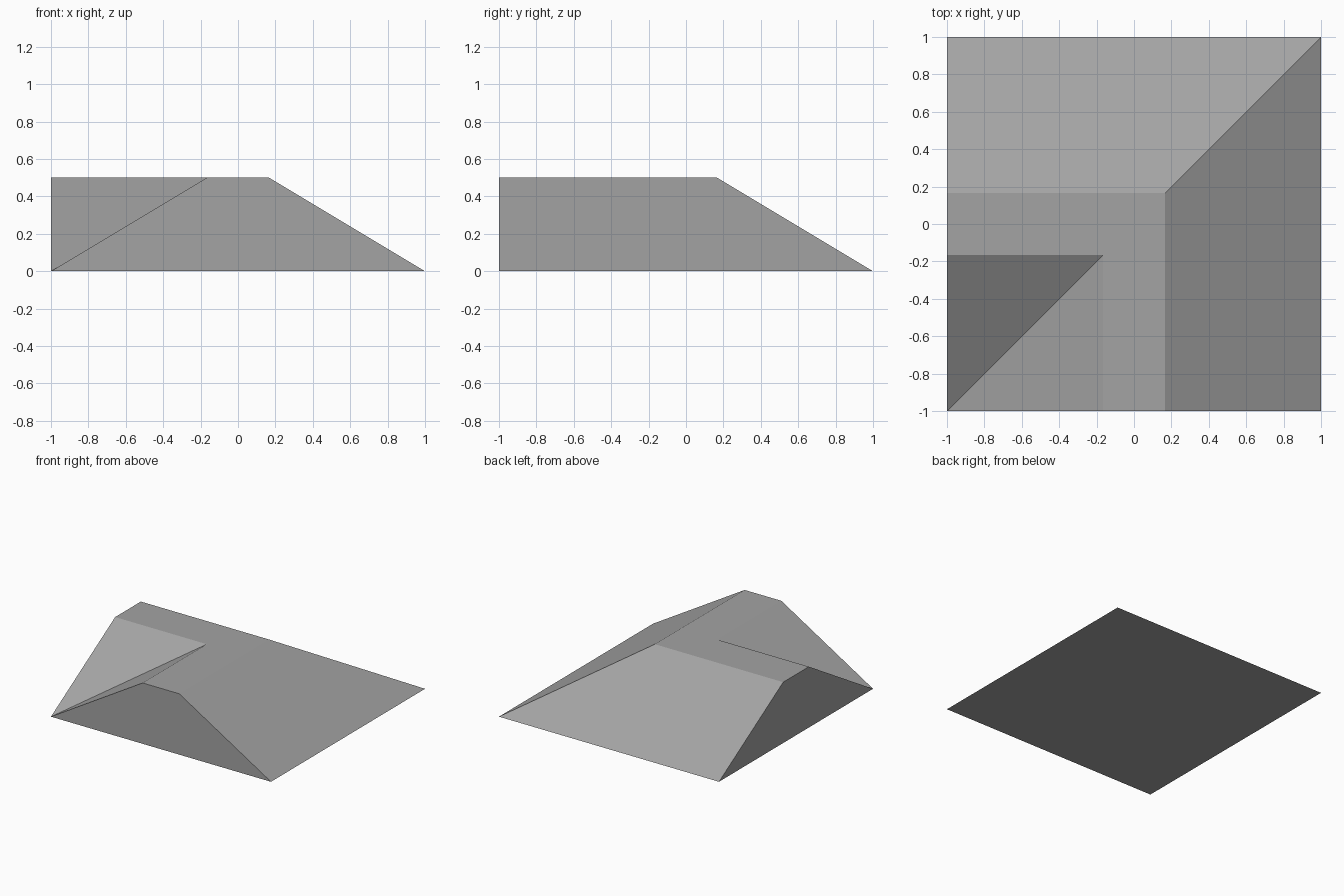
import bpy, bmesh

if "Cube" in bpy.data.objects:
    bpy.data.objects.remove(bpy.data.objects["Cube"])

# Trapezoid ridge profile: (offset from centre line, height)
profile = [(1, 0), (1/6, 0.5), (-1/6, 0.5), (-1, 0)]

# Stations along the L-shaped path: left end, mitred corner, front end
stations = [lambda d, z: (-1, d, z),
            lambda d, z: (d, d, z),
            lambda d, z: (d, -1, z)]

bm = bmesh.new()
rings = [[bm.verts.new(place(d, z)) for d, z in profile] for place in stations]

# Sloped sides and flat top
for a, b in zip(rings, rings[1:]):
    for i in range(len(profile) - 1):
        bm.faces.new((a[i], a[i + 1], b[i + 1], b[i]))

# Vertical end caps and square underside
bm.faces.new(rings[0])
bm.faces.new(rings[2])
bm.faces.new([r[0] for r in rings] + [rings[1][3]])
# The inner foot of all three stations meets at one point
bmesh.ops.remove_doubles(bm, verts=bm.verts, dist=1e-4)
bmesh.ops.recalc_face_normals(bm, faces=bm.faces)

mesh = bpy.data.meshes.new("corner_ridge")
bm.to_mesh(mesh)
bm.free()

# Mid-grey surface
grey = bpy.data.materials.new("mid_grey")
grey.diffuse_color = (0.37, 0.37, 0.37, 1)
grey.use_nodes = True
grey.node_tree.nodes["Principled BSDF"].inputs["Base Color"].default_value = grey.diffuse_color
mesh.materials.append(grey)
bpy.context.collection.objects.link(bpy.data.objects.new("corner_ridge", mesh))
